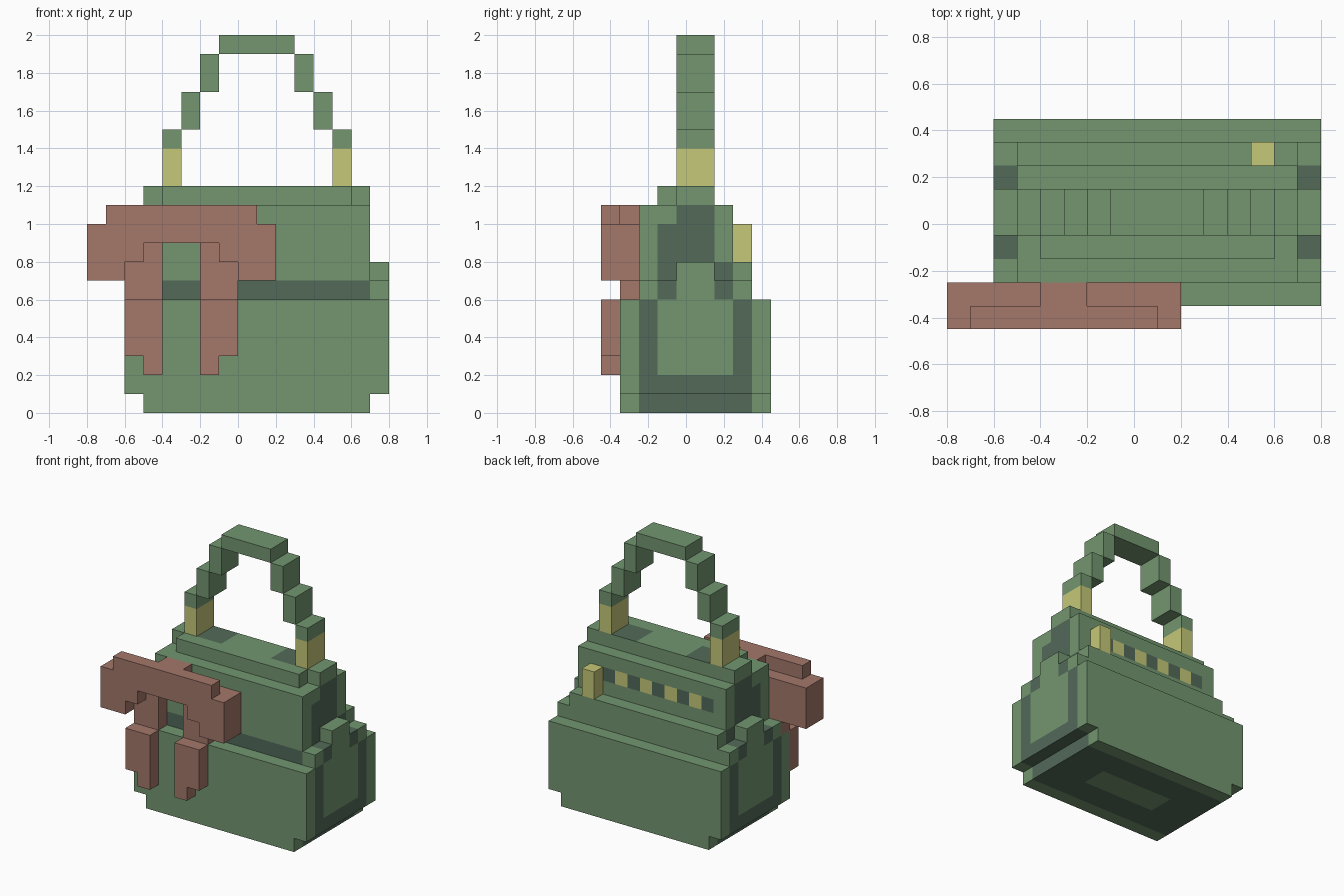
import bpy, bmesh

if "Cube" in bpy.data.objects:
    bpy.data.objects.remove(bpy.data.objects["Cube"])

U = 0.1          # size of one block
Y0 = -0.45       # y of block column 0


def linear(c):
    c /= 255
    return c / 12.92 if c <= 0.04045 else ((c + 0.055) / 1.055) ** 2.4


def material(name, rgb):
    m = bpy.data.materials.new(name)
    m.diffuse_color = (*[linear(c) for c in rgb], 1)
    m.use_nodes = True
    m.node_tree.nodes["Principled BSDF"].inputs["Base Color"].default_value = m.diffuse_color
    return m


GREEN, DARK, YELLOW, PINK = range(4)
MATS = [material("sage_green", (115, 150, 112)),
        material("dark_green", (82, 106, 89)),
        material("brass_yellow", (197, 200, 120)),
        material("dusty_pink", (163, 119, 106))]

# Corners of each block side, counter-clockwise seen from outside
SIDES = {(1, 0, 0): [(1, 0, 0), (1, 1, 0), (1, 1, 1), (1, 0, 1)],
         (-1, 0, 0): [(0, 0, 0), (0, 0, 1), (0, 1, 1), (0, 1, 0)],
         (0, 1, 0): [(0, 1, 0), (0, 1, 1), (1, 1, 1), (1, 1, 0)],
         (0, -1, 0): [(0, 0, 0), (1, 0, 0), (1, 0, 1), (0, 0, 1)],
         (0, 0, 1): [(0, 0, 1), (1, 0, 1), (1, 1, 1), (0, 1, 1)],
         (0, 0, -1): [(0, 0, 0), (0, 1, 0), (1, 1, 0), (1, 0, 0)]}


def cells(boxes):
    """Blocks filled by boxes (x0, x1, y0, y1, z0, z1), in block units."""
    return {(i, j, k) for a, b, c, d, e, f in boxes
            for i in range(a, b) for j in range(c, d) for k in range(e, f)}


def mirrored(boxes, twice_centre):
    return boxes + [(twice_centre - b, twice_centre - a, *r) for a, b, *r in boxes]


# Bag: foot, pouch, shoulders, side tabs, upper part, back ledge, stepped lid
body = cells([(-5, 7, 1, 9, 0, 1), (-6, 8, 1, 9, 1, 6), (-6, 8, 2, 8, 6, 7),
              (-6, 8, 4, 6, 7, 8), (-5, 7, 2, 7, 7, 11), (-5, 7, 7, 8, 7, 8),
              (-5, 7, 4, 6, 11, 12), (-4, 6, 3, 4, 11, 12)])

# Arched handle, stepped up to the middle
handle = cells(mirrored([(-4, -3, 4, 6, 12, 15), (-3, -2, 4, 6, 15, 17),
                         (-2, -1, 4, 6, 17, 19), (-1, 1, 4, 6, 19, 20)], 2))

# Zip pull on the back
pull = cells([(5, 6, 7, 8, 8, 10)])

# Bow: loop, top band, knot, hanging ribbon
bow = cells(mirrored([(-8, -6, 0, 2, 7, 10), (-6, -5, 0, 2, 8, 10),
                      (-5, -3, 0, 1, 9, 10), (-5, -4, 1, 2, 8, 10),
                      (-7, -3, 0, 1, 10, 11), (-4, -3, 1, 2, 9, 11),
                      (-6, -4, 1, 2, 6, 8), (-6, -4, 0, 1, 3, 6),
                      (-5, -4, 0, 1, 2, 3)], -6))


def body_colour(i, j, k, n):
    dark = False
    mid = 2 <= j < 8
    if n[0]:                                   # side panel outline and arch
        if k < 2:
            dark = mid
        elif k < 6:
            dark = j in (2, 7)
        elif k == 6:
            dark = j in (3, 6)
        elif i in (-5, 6):
            dark = (j == 3 and k < 10) or (j == 6 and k == 7) or \
                   (j in (4, 5) and 8 <= k < 11)
    elif n[2] > 0:                             # side notches, handle seats
        dark = (k == 6 and j in (3, 6)) or \
               (k == 11 and j in (4, 5) and i in (-3, -2, 3, 4))
    elif n[2] < 0:                             # underside with light panel
        dark = mid and not (k == 0 and -2 <= i < 4 and j in (4, 5))
    elif n[1] < 0:                             # front seam
        dark = k == 6 and -5 <= i < 7
    elif k == 9 and -4 <= i < 6:               # zip on the back
        return YELLOW if i % 2 else DARK
    return DARK if dark else GREEN


solid = body | handle | pull | bow


def build(name, blocks, colour):
    bm = bmesh.new()
    verts = {}
    for i, j, k in sorted(blocks):
        for n, corners in SIDES.items():
            if (i + n[0], j + n[1], k + n[2]) in solid:
                continue
            loop = []
            for c in corners:
                p = (i + c[0], j + c[1], k + c[2])
                if p not in verts:
                    verts[p] = bm.verts.new((p[0] * U, Y0 + p[1] * U, p[2] * U))
                loop.append(verts[p])
            bm.faces.new(loop).material_index = colour(i, j, k, n)
    me = bpy.data.meshes.new(name)
    bm.to_mesh(me)
    bm.free()
    for m in MATS:
        me.materials.append(m)
    bpy.context.collection.objects.link(bpy.data.objects.new(name, me))


build("bag_body", body, body_colour)
build("handle", handle, lambda i, j, k, n: YELLOW if k < 14 else GREEN)
build("zip_pull", pull, lambda i, j, k, n: YELLOW)
build("bow", bow, lambda i, j, k, n: PINK)
